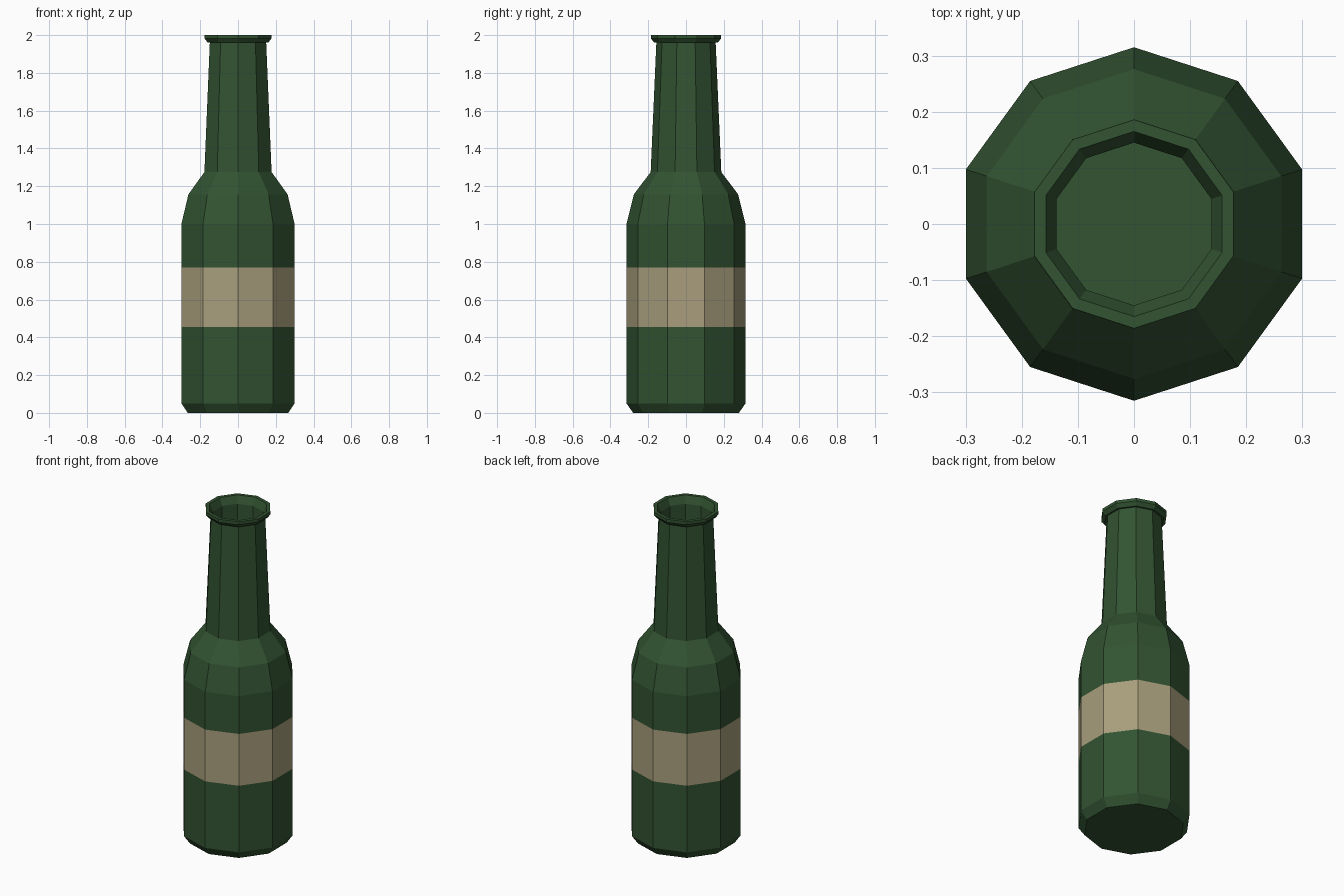
import bpy, bmesh, math

if "Cube" in bpy.data.objects:
    bpy.data.objects.remove(bpy.data.objects["Cube"])

SIDES = 10


def material(name, rgb):
    m = bpy.data.materials.new(name)
    lin = [(c / 255 / 12.92) if c < 11 else ((c / 255 + 0.055) / 1.055) ** 2.4 for c in rgb]
    m.diffuse_color = (*lin, 1)
    m.use_nodes = True
    m.node_tree.nodes["Principled BSDF"].inputs["Base Color"].default_value = m.diffuse_color
    return m


def lathe(name, profile, mats):
    """Spin (radius, height) points into a ten-sided body, closed at both ends."""
    bm = bmesh.new()
    rings = []
    for r, z in profile:
        rings.append([bm.verts.new((r * math.cos(a), r * math.sin(a), z))
                      for a in (math.pi / 2 + 2 * math.pi * i / SIDES for i in range(SIDES))])
    for lo, hi in zip(rings, rings[1:]):
        for i in range(SIDES):
            j = (i + 1) % SIDES
            bm.faces.new((lo[i], lo[j], hi[j], hi[i]))
    bm.faces.new(rings[0][::-1])
    bm.faces.new(rings[-1])
    # paper label band by height
    for f in bm.faces:
        c = f.calc_center_median()
        if 0.455 < c.z < 0.77 and abs(f.normal.z) < 0.1 and c.length > 0.2:
            f.material_index = 1 if math.hypot(c.x, c.y) > 0.25 else 0
    me = bpy.data.meshes.new(name)
    bm.to_mesh(me)
    bm.free()
    for m in mats:
        me.materials.append(m)
    ob = bpy.data.objects.new(name, me)
    bpy.context.collection.objects.link(ob)
    return ob


green = material("green glass", (50, 83, 50))
paper = material("tan paper", (168, 158, 124))

# base, body with label band, shoulder, neck, flared lip, then the inside of the neck
lathe("bottle", [
    (0.28, 0.0), (0.315, 0.05), (0.315, 0.455), (0.315, 0.77), (0.315, 1.0),
    (0.276, 1.157), (0.187, 1.275), (0.157, 1.96), (0.168, 1.96), (0.186, 1.982),
    (0.186, 2.0), (0.165, 2.0), (0.145, 1.955), (0.145, 1.3)], [green, paper])
